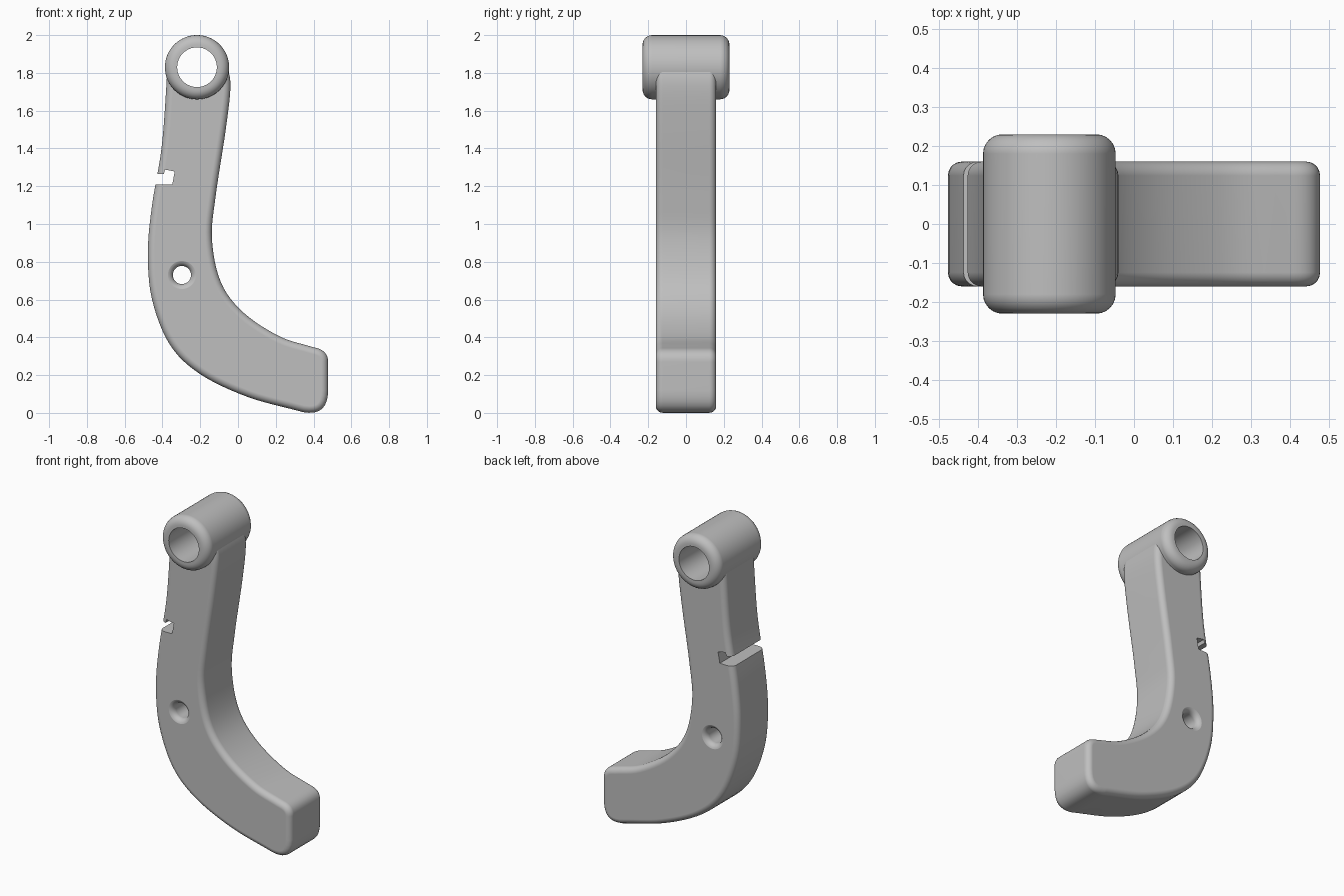
import bpy, bmesh, math
from mathutils import Vector

old = bpy.data.objects.get("Cube")
if old:
    bpy.data.objects.remove(old)

GREY = (0.52, 0.52, 0.52, 1)
grey = bpy.data.materials.new("plain grey")
grey.use_nodes = True
grey.diffuse_color = GREY
grey.node_tree.nodes["Principled BSDF"].inputs["Base Color"].default_value = GREY


def finish(bm, name):
    bmesh.ops.recalc_face_normals(bm, faces=bm.faces)
    mesh = bpy.data.meshes.new(name)
    bm.to_mesh(mesh)
    bm.free()
    mesh.materials.append(grey)
    obj = bpy.data.objects.new(name, mesh)
    bpy.context.collection.objects.link(obj)
    return obj


def spline(points, steps=6):
    """Smooth curve through all the points."""
    p = [Vector(q) for q in points]
    p = [2 * p[0] - p[1]] + p + [2 * p[-1] - p[-2]]
    out = []
    for a, b, c, d in zip(p, p[1:], p[2:], p[3:]):
        for i in range(steps):
            t = i / steps
            out.append(b + (c - a) * t / 2 + (2 * a - 5 * b + 4 * c - d) * t**2 / 2
                       + (3 * b - a - 3 * c + d) * t**3 / 2)
    return out + [p[-2]]


def corner(start, tip, end, steps=8):
    """Rounded corner between two edges."""
    a, b, c = Vector(start), Vector(tip), Vector(end)
    return [a * (1 - t)**2 + b * 2 * t * (1 - t) + c * t * t
            for t in (i / steps for i in range(steps + 1))]


def prism(outline, half_depth, name, rim=0):
    bm = bmesh.new()
    cap = bm.faces.new([bm.verts.new((p[0], -half_depth, p[1])) for p in outline])
    moved = bmesh.ops.extrude_face_region(bm, geom=[cap], use_keep_orig=True)["geom"]
    bmesh.ops.translate(bm, vec=(0, 2 * half_depth, 0),
                        verts=[v for v in moved if isinstance(v, bmesh.types.BMVert)])
    bmesh.ops.recalc_face_normals(bm, faces=bm.faces)
    if rim:
        edges = [e for e in bm.edges if abs(e.verts[0].co.y - e.verts[1].co.y) < 0.001]
        bmesh.ops.bevel(bm, geom=edges, offset=rim, segments=5, profile=0.5, affect='EDGES')
    return finish(bm, name)


def lathe(profile, center, name, closed=False, sides=64):
    """Turn (radius, y) pairs about an axis along y."""
    bm = bmesh.new()
    rings = []
    for k in range(sides):
        a = math.tau * k / sides
        rings.append([bm.verts.new((center[0] + r * math.cos(a), y, center[1] + r * math.sin(a)))
                      for r, y in profile])
    n = len(profile)
    for k in range(sides):
        r, s = rings[k], rings[(k + 1) % sides]
        for i in range(n if closed else n - 1):
            j = (i + 1) % n
            bm.faces.new((r[i], r[j], s[j], s[i]))
    if not closed:
        for i in (0, n - 1):
            bm.faces.new([ring[i] for ring in rings])
    return finish(bm, name)


def cut(obj, cutter):
    mod = obj.modifiers.new("cut", 'BOOLEAN')
    mod.operation, mod.solver, mod.object = 'DIFFERENCE', 'EXACT', cutter
    bpy.context.view_layer.objects.active = obj
    bpy.ops.object.modifier_apply(modifier=mod.name)
    bpy.data.objects.remove(cutter)


HUB = (-0.217, 1.83)
PIN = (-0.297, 0.73)

# Curved arm with a rounded foot
outer = spline([(-0.375, 1.85), (-0.38, 1.72), (-0.405, 1.4), (-0.455, 1.1), (-0.477, 0.85),
                (-0.455, 0.6), (-0.36, 0.36), (-0.2, 0.205), (0.05, 0.085), (0.33, 0.008)])
foot = corner((0.345, 0.004), (0.477, -0.02), (0.477, 0.12)) + \
    corner((0.477, 0.27), (0.477, 0.33), (0.41, 0.345))
inner = spline([(0.39, 0.35), (0.22, 0.405), (0.03, 0.53), (-0.09, 0.69), (-0.138, 0.92),
                (-0.118, 1.15), (-0.065, 1.5), (-0.04, 1.73), (-0.06, 1.85)])
arm = prism(outer + foot + inner, 0.16, "curved_arm", rim=0.036)

# Bore, flared pin hole and T-shaped side slot
cut(arm, lathe([(0.112, -0.3), (0.112, 0.3)], HUB, "bore_cutter"))
flare = [(0.048 + 0.034 * (1 - math.cos(a)), 0.125 + 0.036 * math.sin(a))
         for a in (math.pi / 2 * i / 6 for i in range(7))]
flare.append((0.082, 0.2))
cut(arm, lathe([(r, -y) for r, y in reversed(flare)] + flare, PIN, "pin_cutter", sides=40))
slot = [(-0.5, 1.207), (-0.348, 1.209), (-0.335, 1.278), (-0.387, 1.288),
        (-0.392, 1.266), (-0.5, 1.266)]
cut(arm, prism(slot, 0.3, "slot_cutter"))

# Tubular hub with rounded rims
rim = [(0.12 + 0.05 * math.cos(a), 0.18 + 0.05 * math.sin(a))
       for a in (math.pi / 2 * i / 6 for i in range(7))] + [(0.105, 0.23)]
hub = lathe([(r, -y) for r, y in reversed(rim)] + rim, HUB, "pivot_hub", closed=True)

for obj in (arm, hub):
    bpy.ops.object.select_all(action='DESELECT')
    obj.select_set(True)
    bpy.context.view_layer.objects.active = obj
    bpy.ops.object.shade_smooth_by_angle(angle=math.radians(35))
    mod = obj.modifiers.new("clean shading", 'WEIGHTED_NORMAL')
    mod.keep_sharp = True
